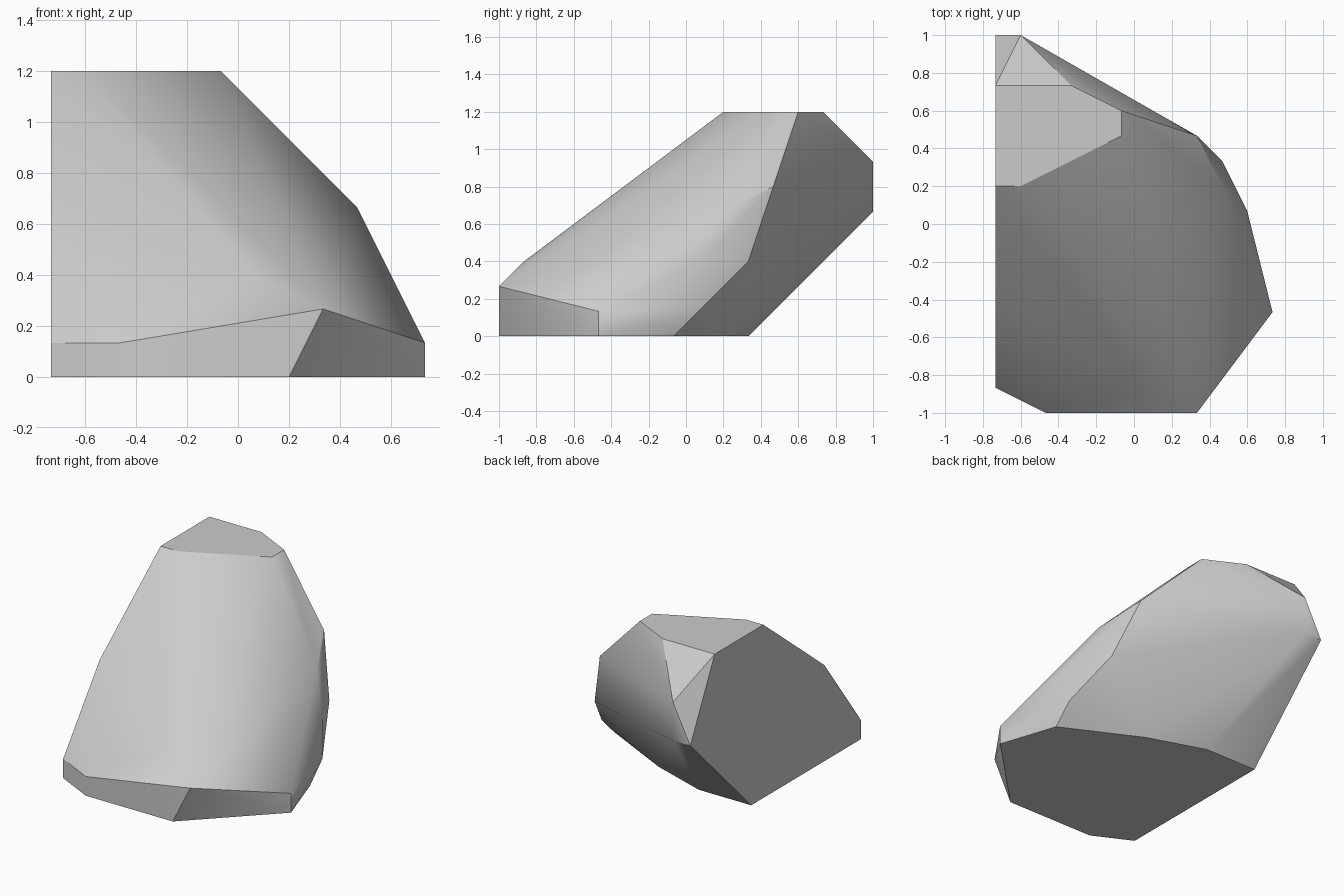
import bpy
import bmesh
import math

if "Cube" in bpy.data.objects:
    bpy.data.objects.remove(bpy.data.objects["Cube"], do_unlink=True)

UNIT = 2 / 15          # spacing of the carving grid
WIDTH, DEPTH = 11, 15  # footprint in grid steps

# Corner positions (across, back) of the boulder at each height in grid steps
foot = [(0, 1), (2, 0), (7, 0), (11, 4), (10, 7), (6, 9), (3, 10), (0, 10)]
crown = [(0, 9), (1, 9), (5, 11), (5, 12), (3, 13), (0, 13)]
levels = {
    0: foot,
    1: [(0, 1), (2, 0), (11, 4), (10, 8)],
    2: [(8, 0)],
    3: [(6, 1), (10, 8), (9, 10)],
    5: [(0, 4), (9, 9), (1, 15), (0, 15)],
    6: [(8, 11)],
    7: [(1, 15)],
    9: crown,
}

# Stone colour
stone = bpy.data.materials.new("grey_stone")
stone.use_nodes = True
colour = (0.6, 0.6, 0.6, 1)
stone.diffuse_color = colour
shader = next(n for n in stone.node_tree.nodes if n.type == "BSDF_PRINCIPLED")
shader.inputs["Base Color"].default_value = colour

# Boulder: wrap the corners in a faceted skin
bm = bmesh.new()
for height, corners in levels.items():
    for across, back in corners:
        bm.verts.new(((across - WIDTH / 2) * UNIT,
                      (back - DEPTH / 2) * UNIT,
                      height * UNIT))
bmesh.ops.convex_hull(bm, input=bm.verts)
loose = [v for v in bm.verts if not v.link_faces]
bmesh.ops.delete(bm, geom=loose, context="VERTS")

# Merge the triangles of each flat facet
bmesh.ops.dissolve_limit(bm, angle_limit=math.radians(0.5),
                         verts=bm.verts, edges=bm.edges)
bmesh.ops.recalc_face_normals(bm, faces=bm.faces)

mesh = bpy.data.meshes.new("boulder")
bm.to_mesh(mesh)
bm.free()
mesh.materials.append(stone)
boulder = bpy.data.objects.new("boulder", mesh)
bpy.context.collection.objects.link(boulder)

# Soft shading across shallow facets, crisp ridges elsewhere
bpy.ops.object.select_all(action="DESELECT")
boulder.select_set(True)
bpy.context.view_layer.objects.active = boulder
bpy.ops.object.shade_smooth_by_angle(angle=math.radians(30))
